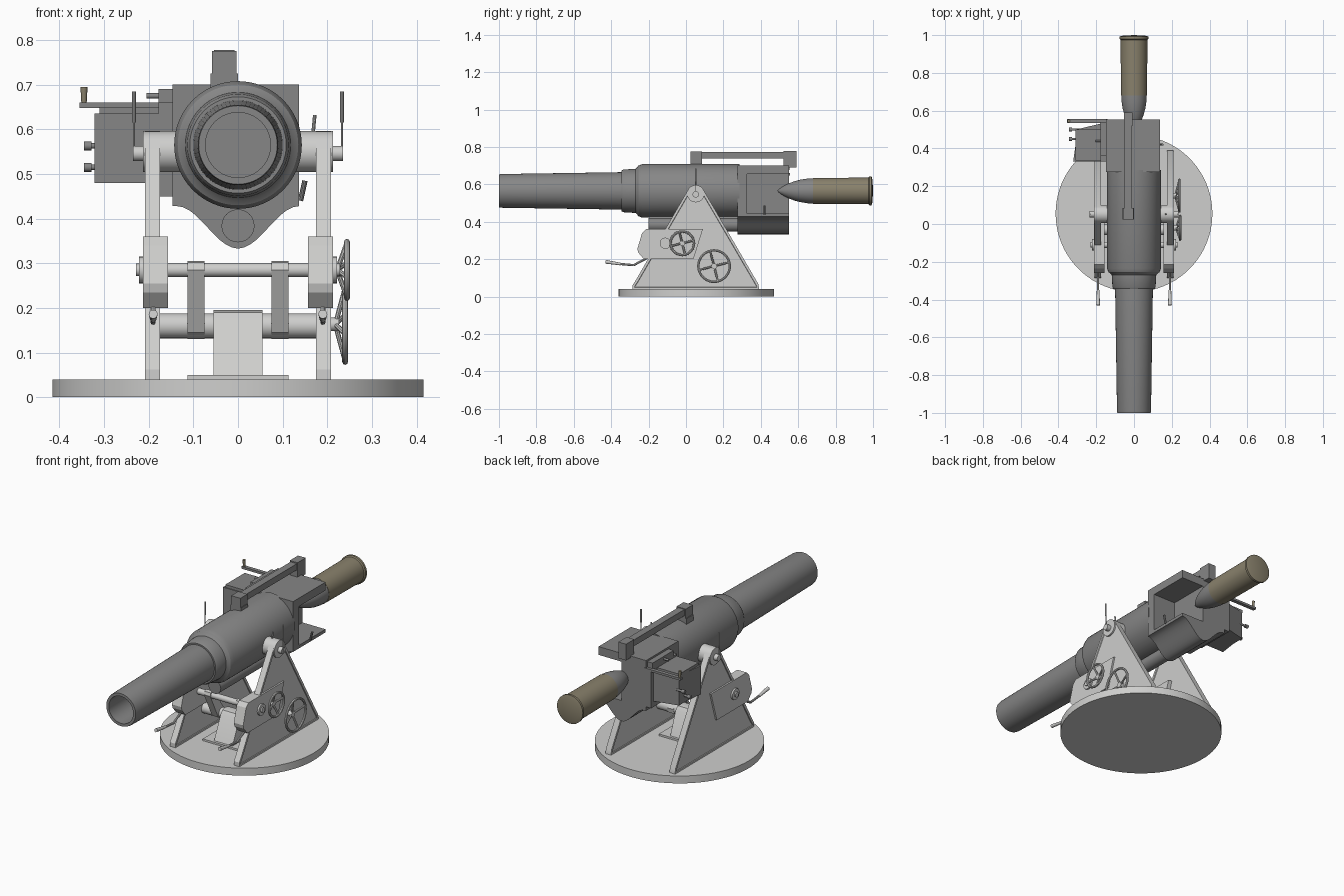
import bpy, bmesh, math
from mathutils import Vector

if "Cube" in bpy.data.objects:
    bpy.data.objects.remove(bpy.data.objects["Cube"])


def material(name, *rgb):
    m = bpy.data.materials.new(name)
    m.diffuse_color = (*rgb, 1)
    m.use_nodes = True
    m.node_tree.nodes["Principled BSDF"].inputs["Base Color"].default_value = m.diffuse_color
    return m


LIGHT = material("light_grey_paint", 0.62, 0.62, 0.61)
STEEL = material("gun_grey", 0.24, 0.24, 0.24)
BRASS = material("dull_brass", 0.25, 0.22, 0.15)
AXIS = 0.565  # height of the bore


def finish(name, bm, mat, smooth=True):
    bmesh.ops.recalc_face_normals(bm, faces=bm.faces)
    me = bpy.data.meshes.new(name)
    for f in bm.faces:
        f.smooth = smooth
    bm.to_mesh(me)
    bm.free()
    if smooth:
        me.set_sharp_from_angle(angle=math.radians(32))
    me.materials.append(mat)
    ob = bpy.data.objects.new(name, me)
    bpy.context.collection.objects.link(ob)
    return ob


def prism(name, pts, axis, lo, hi, mat, smooth=True, rim=0):
    """Extrude a 2D outline along an axis; rim recesses both end faces."""
    place = {"x": lambda p, t: (t, p[0], p[1]), "y": lambda p, t: (p[0], t, p[1]),
             "z": lambda p, t: (p[0], p[1], t)}[axis]
    bm = bmesh.new()
    a = [bm.verts.new(place(p, lo)) for p in pts]
    b = [bm.verts.new(place(p, hi)) for p in pts]
    n = len(pts)
    for i in range(n):
        j = (i + 1) % n
        bm.faces.new((a[i], a[j], b[j], b[i]))
    ends = [bm.faces.new(a), bm.faces.new(b)]
    bmesh.ops.recalc_face_normals(bm, faces=bm.faces)
    if rim:
        bmesh.ops.inset_region(bm, faces=ends, thickness=rim, depth=0)
        bmesh.ops.inset_region(bm, faces=ends, thickness=0.002, depth=-0.004)
    return finish(name, bm, mat, smooth)


def box(name, x, y, z, mat):
    return prism(name, [(x[0], y[0]), (x[1], y[0]), (x[1], y[1]), (x[0], y[1])], "z", *z, mat, False)


def rod(name, a, b, r, mat, r2=None, seg=24):
    a, b = Vector(a), Vector(b)
    bm = bmesh.new()
    bmesh.ops.create_cone(bm, cap_ends=True, segments=seg, radius1=r, radius2=r if r2 is None else r2,
                          depth=(b - a).length)
    rot = (b - a).to_track_quat("Z", "Y").to_matrix().to_4x4()
    rot.translation = (a + b) / 2
    bm.transform(rot)
    return finish(name, bm, mat)


def lathe(name, profile, mat, seg=64):
    """Revolve (y, radius) points about the bore axis."""
    bm = bmesh.new()
    rings = []
    for y, r in profile:
        if r == 0:
            rings.append([bm.verts.new((0, y, AXIS))] * seg)
        else:
            rings.append([bm.verts.new((r * math.cos(t), y, AXIS + r * math.sin(t)))
                          for t in (2 * math.pi * i / seg for i in range(seg))])
    for p, q in zip(rings, rings[1:]):
        for i in range(seg):
            j = (i + 1) % seg
            bm.faces.new(list(dict.fromkeys((p[i], p[j], q[j], q[i]))))
    return finish(name, bm, mat)


def handwheel(name, x, y, z, r):
    bm = bmesh.new()
    n, m, tube = 40, 8, 0.0065
    ring = [[bm.verts.new((x + 0.022 + tube * math.sin(v), y + (r + tube * math.cos(v)) * math.cos(u),
                           z + (r + tube * math.cos(v)) * math.sin(u)))
             for v in (2 * math.pi * k / m for k in range(m))]
            for u in (2 * math.pi * i / n for i in range(n))]
    for i in range(n):
        for k in range(m):
            bm.faces.new((ring[i][k], ring[(i + 1) % n][k],
                          ring[(i + 1) % n][(k + 1) % m], ring[i][(k + 1) % m]))
    finish(name + "_rim", bm, LIGHT)
    for i in range(4):
        t = math.pi / 2 * i + 0.25
        rod(name + "_spoke", (x, y, z), (x + 0.022, y + r * math.cos(t), z + r * math.sin(t)), 0.0055, LIGHT, seg=8)
    rod(name + "_hub", (0.195, y, z), (x + 0.008, y, z), 0.015, LIGHT)


# turntable
circle = [(0.415 * math.cos(t), 0.055 + 0.415 * math.sin(t)) for t in (2 * math.pi * i / 80 for i in range(80))]
prism("turntable", circle, "z", 0, 0.04, LIGHT)

# barrel with stepped jacket and open bore
lathe("barrel", [(-0.32, 0), (-0.32, 0.073), (-1, 0.073), (-1, 0.088), (-0.99, 0.09), (-0.345, 0.1),
                 (-0.345, 0.108), (-0.335, 0.114), (-0.27, 0.118), (-0.262, 0.125), (-0.255, 0.135),
                 (-0.235, 0.143), (0.285, 0.143), (0.285, 0)], STEEL)
rod("recoil_cylinder", (0, -0.2, 0.384), (0, 0.29, 0.384), 0.037, STEEL)

# breech housing with bell-shaped underside, side slot and loading bore
bell = [(-0.147, 0.70), (0.137, 0.70)]
for i in range(21):
    x = 0.137 - 0.274 * i / 20
    bell.append((x, 0.333 + 0.095 * (1 - math.cos(math.pi * x / 0.137)) / 2))
bell.append((-0.147, 0.428))
breech = prism("breech_housing", bell, "y", 0.275, 0.552, STEEL)
slot = box("slot_cutter", (0.0, 0.3), (0.325, 0.6), (0.445, 0.655), STEEL)
bore = rod("bore_cutter", (0, 0.3, AXIS), (0, 0.6, AXIS), 0.078, STEEL, seg=48)
for cutter in (slot, bore):
    mod = breech.modifiers.new("cut", "BOOLEAN")
    mod.operation, mod.solver, mod.object = "DIFFERENCE", "EXACT", cutter
    cutter.hide_render = True
    cutter.hide_viewport = True
    cutter.display_type = "WIRE"
rod("breech_catch", (0.14, 0.42, 0.44), (0.15, 0.42, 0.485), 0.006, STEEL, seg=10)

# sliding breech block drawn out to the left
prism("breech_wedge", [(-0.14, 0.33), (-0.322, 0.33), (-0.308, 0.43), (-0.308, 0.5), (-0.14, 0.54)],
      "z", 0.48, 0.635, STEEL, False)
box("wedge_top", (-0.31, -0.14), (0.335, 0.5), (0.635, 0.65), STEEL)
box("wedge_guide", (-0.178, -0.14), (0.33, 0.552), (0.45, 0.66), STEEL)
box("guide_top", (-0.178, -0.14), (0.36, 0.54), (0.66, 0.69), STEEL)
rod("guide_pin", (-0.205, 0.44, 0.675), (-0.17, 0.44, 0.675), 0.006, STEEL, seg=12)
box("crank_arm", (-0.355, -0.14), (0.535, 0.555), (0.648, 0.66), STEEL)
rod("crank_handle", (-0.345, 0.545, 0.66), (-0.345, 0.545, 0.695), 0.006, BRASS, 0.008, 12)
for y, z in ((0.45, 0.515), (0.5, 0.563)):
    rod("wedge_pin", (-0.335, y, z), (-0.29, y, z), 0.006, STEEL, seg=12)
    rod("wedge_pin_head", (-0.345, y, z), (-0.328, y, z), 0.01, STEEL, seg=12)

# sight rail on top
box("sight_foot", (-0.062, 0), (0.025, 0.085), (0.69, 0.725), STEEL)
box("sight_head", (-0.058, -0.003), (0.025, 0.085), (0.72, 0.776), STEEL)
box("sight_rail", (-0.05, -0.012), (0.08, 0.57), (0.738, 0.772), STEEL)
box("sight_rear", (-0.054, -0.008), (0.52, 0.59), (0.69, 0.778), STEEL)

# shell being loaded: ogive nose and cased body
nose = [(0.49, 0)] + [(0.49 + 0.2 * t, 0.068 * math.sin(math.pi / 2 * t ** 0.75))
                      for t in (0.02, 0.08, 0.18, 0.3, 0.45, 0.6, 0.8, 1)]
lathe("shell_nose", nose + [(0.69, 0)], STEEL, 40)
lathe("shell_case", [(0.68, 0), (0.68, 0.069), (0.975, 0.071), (0.98, 0.077), (0.992, 0.077),
                     (0.997, 0.06), (1, 0)], BRASS, 40)

# carriage cheeks and their fittings, mirrored left and right
cheek = [(-0.285, 0.04), (0.39, 0.04), (0.388, 0.065)]
cheek += [(0.052 + 0.046 * math.cos(t), 0.55 + 0.046 * math.sin(t))
          for t in (math.radians(30 + 12 * i) for i in range(11))]
cheek += [(-0.27, 0.085), (-0.285, 0.062)]
panel = [(0.04, 0.2), (0.09, 0.36), (-0.215, 0.36), (-0.235, 0.34), (-0.26, 0.255), (-0.255, 0.235), (-0.225, 0.2)]
for s, side in ((-1, "left"), (1, "right")):
    prism(side + "_cheek", cheek, "x", s * 0.175, s * 0.208, LIGHT, rim=0.013)
    prism(side + "_gear_housing", panel, "x", s * 0.157, s * 0.213, LIGHT, False)
    rod(side + "_trunnion", (s * 0.12, 0.052, 0.55), (s * 0.213, 0.052, 0.55), 0.046, LIGHT, seg=40)
    rod(side + "_trunnion_cap", (s * 0.2, 0.052, 0.546), (s * 0.235, 0.052, 0.546), 0.017, LIGHT)
    rod(side + "_lever", (s * 0.233, 0.052, 0.53), (s * 0.233, 0.052, 0.62), 0.0025, LIGHT, seg=10)
    rod(side + "_lever_grip", (s * 0.233, 0.052, 0.615), (s * 0.233, 0.052, 0.685), 0.0045, LIGHT, seg=10)
    rod(side + "_bolt", (s * 0.2, -0.11, 0.285), (s * 0.222, -0.11, 0.285), 0.03, LIGHT)
    rod(side + "_bolt_tip", (s * 0.215, -0.11, 0.285), (s * 0.229, -0.11, 0.285), 0.014, LIGHT)
    rod(side + "_pedal_arm", (s * 0.19, -0.21, 0.205), (s * 0.19, -0.28, 0.168), 0.006, LIGHT, seg=10)
    rod(side + "_pedal_bar", (s * 0.19, -0.28, 0.168), (s * 0.19, -0.36, 0.175), 0.006, LIGHT, seg=10)
    rod(side + "_pedal_grip", (s * 0.19, -0.35, 0.174), (s * 0.19, -0.43, 0.186), 0.007, LIGHT, 0.01, 12)
    # link arm between the two cross shafts
    link = [(-0.13, 0.285), (-0.125, 0.302), (-0.105, 0.305), (-0.09, 0.29), (0.0, 0.165),
            (-0.005, 0.14), (-0.03, 0.13), (-0.06, 0.145)]
    prism(side + "_link_arm", link, "x", s * 0.075, s * 0.113, LIGHT)
rod("small_latch", (0.168, 0.052, 0.59), (0.172, 0.052, 0.632), 0.004, LIGHT, seg=10)

# cross shafts and centre bracket
rod("upper_shaft", (-0.2, -0.11, 0.285), (0.2, -0.11, 0.285), 0.016, LIGHT)
rod("lower_shaft", (-0.178, -0.03, 0.16), (0.178, -0.03, 0.16), 0.028, LIGHT)
bracket = [(-0.13, 0.04), (0.06, 0.04), (0.01, 0.17), (-0.005, 0.19), (-0.03, 0.195), (-0.055, 0.19), (-0.07, 0.17)]
prism("centre_bracket", bracket, "x", -0.055, 0.055, LIGHT)
box("bracket_foot", (-0.113, 0.113), (-0.14, 0.07), (0.04, 0.05), LIGHT)

# handwheels on the right side
handwheel("elevation_wheel", 0.222, -0.02, 0.285, 0.063)
handwheel("traverse_wheel", 0.218, 0.15, 0.163, 0.084)
